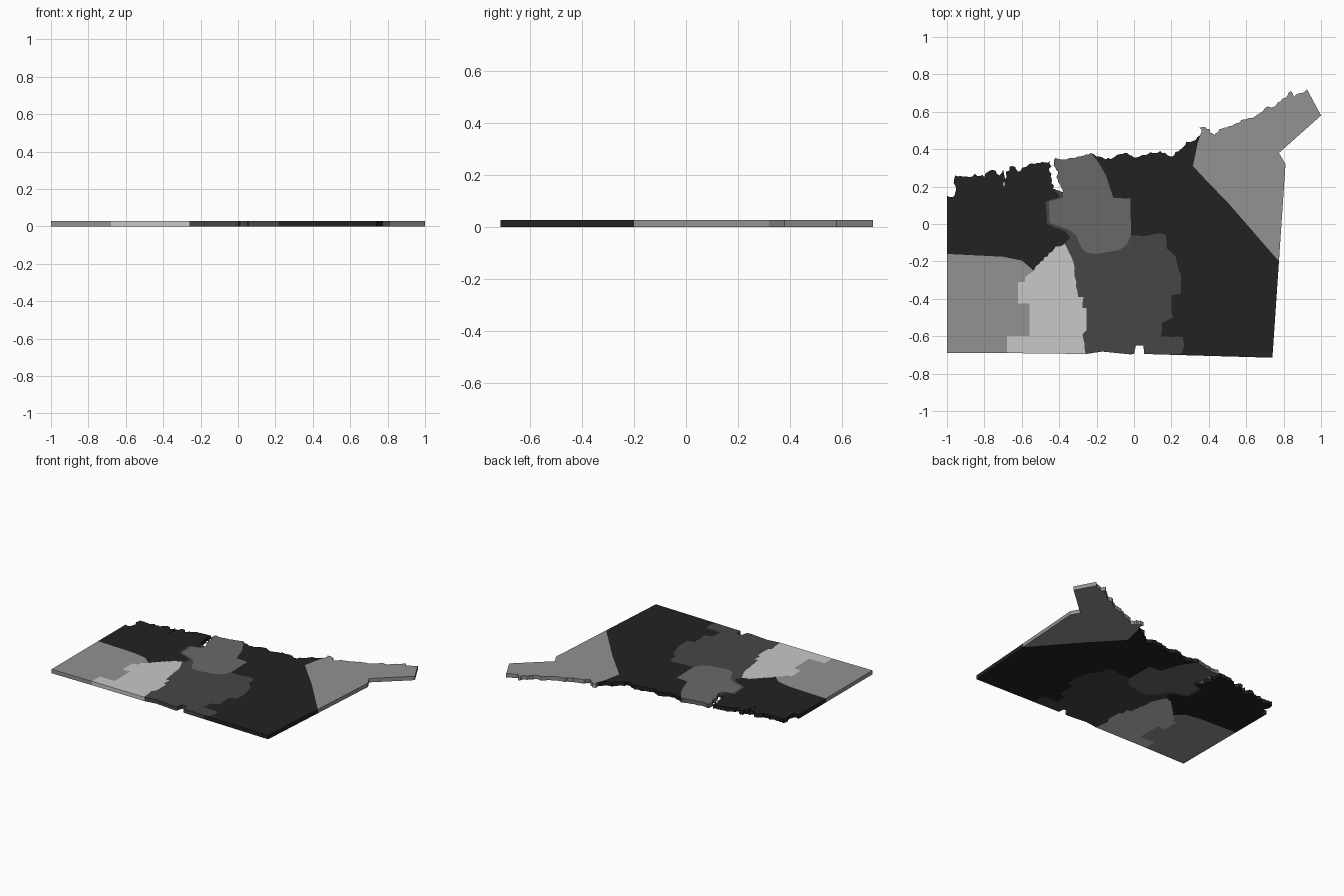
import bpy, bmesh, random
from mathutils import Vector

if "Cube" in bpy.data.objects:
    bpy.data.objects.remove(bpy.data.objects["Cube"])

random.seed(4)
THICK = 0.028


def material(name, v):
    m = bpy.data.materials.new(name)
    m.diffuse_color = (v, v, v, 1)
    m.use_nodes = True
    m.node_tree.nodes["Principled BSDF"].inputs["Base Color"].default_value = m.diffuse_color
    return m


BLACK = material("near black", 0.016)
CHARCOAL = material("charcoal", 0.061)
MID = material("mid grey", 0.141)
GREY = material("grey", 0.287)
PALE = material("pale grey", 0.578)


def rough(pts, amp, step):
    """Subdivide a polyline and push the new points sideways for a ragged edge."""
    out = [pts[0]]
    for a, b in zip(pts, pts[1:]):
        a2, b2 = Vector(a), Vector(b)
        d = b2 - a2
        n = max(1, int(d.length / step))
        side = Vector((-d.y, d.x)).normalized()
        for i in range(1, n):
            p = a2 + d * (i / n) + side * random.uniform(-amp, amp)
            out.append((p.x, p.y))
        out.append(b)
    return out


def region(name, mat, *borders):
    """Join border polylines into a loop and extrude it to a flat slab."""
    loop = []
    for border in borders:
        for p in border:
            if not loop or (Vector(p) - Vector(loop[-1])).length > 1e-4:
                loop.append(p)
    if (Vector(loop[0]) - Vector(loop[-1])).length < 1e-4:
        loop.pop()
    bm = bmesh.new()
    low = [bm.verts.new((x, y, 0)) for x, y in loop]
    top = [bm.verts.new((x, y, THICK)) for x, y in loop]
    bm.faces.new(low)
    bm.faces.new(top)
    n = len(loop)
    for i in range(n):
        j = (i + 1) % n
        bm.faces.new((low[i], low[j], top[j], top[i]))
    bmesh.ops.recalc_face_normals(bm, faces=bm.faces)
    bmesh.ops.triangulate(bm, faces=[f for f in bm.faces if len(f.verts) > 4],
                          ngon_method='EAR_CLIP')
    me = bpy.data.meshes.new(name)
    bm.to_mesh(me)
    bm.free()
    me.materials.append(mat)
    bpy.context.collection.objects.link(bpy.data.objects.new(name, me))


def back(border):
    return border[::-1]


# Ragged coast, west to east
coast_west = rough([(-1, .15), (-.96, .15), (-.955, .26), (-.90, .255), (-.88, .25),
                    (-.85, .27), (-.80, .25), (-.78, .28), (-.74, .285), (-.72, .26),
                    (-.70, .29), (-.693, .20), (-.683, .28), (-.65, .31), (-.62, .28),
                    (-.57, .31), (-.52, .325), (-.45, .335), (-.435, .19)], .009, .013)
coast_mid = rough([(-.38, .17), (-.415, .25), (-.405, .28), (-.43, .31), (-.42, .355),
                   (-.36, .345), (-.30, .36), (-.23, .38)], .006, .013)
coast_east = rough([(-.23, .38), (-.20, .36), (-.15, .345), (-.10, .36), (-.05, .38),
                    (0, .355), (.05, .37), (.14, .39), (.20, .36), (.25, .40),
                    (.28, .44), (.33, .45), (.36, .49)], .006, .013)
coast_far = rough([(.36, .49), (.35, .515), (.38, .52), (.43, .475), (.47, .51),
                   (.55, .54), (.60, .56), (.66, .585), (.70, .62), (.76, .635),
                   (.81, .675), (.84, .71), (.855, .68), (.925, .72)], .007, .013)

# Borders shared by neighbouring regions
west_strip = rough([(-.435, .19), (-.395, .145), (-.475, .12), (-.465, 0), (-.36, -.045),
                    (-.34, -.075), (-.37, -.105)], .003, .02)
west_pale = rough([(-.37, -.105), (-.42, -.12), (-.44, -.15), (-.50, -.20), (-.535, -.25)],
                  .006, .015)
west_grey = [(-.535, -.25), (-.60, -.195), (-.70, -.175), (-1, -.16)]
pale_grey = [(-.535, -.25), (-.58, -.28), (-.585, -.31), (-.62, -.31), (-.62, -.425),
             (-.56, -.425), (-.56, -.60), (-.68, -.60), (-.68, -.69)]
pale_core = rough([(-.37, -.105), (-.325, -.20), (-.30, -.39), (-.27, -.39), (-.275, -.45),
                   (-.255, -.45), (-.255, -.57), (-.275, -.59), (-.258, -.695)], .003, .025)
mid_core = [(-.38, .17), (-.38, .14), (-.455, .12), (-.45, .005), (-.35, -.03), (-.31, -.06),
            (-.28, -.13), (-.25, -.155), (-.20, -.16), (-.08, -.14), (-.04, -.11), (-.015, -.06)]
mid_east = [(-.015, -.06), (-.02, .135), (-.11, .14), (-.13, .20), (-.15, .26), (-.19, .33),
            (-.23, .38)]
core_east = rough([(-.015, -.06), (.05, -.065), (.14, -.05), (.17, -.06), (.175, -.13),
                   (.22, -.17), (.25, -.27), (.25, -.37), (.20, -.38), (.20, -.45),
                   (.21, -.50), (.15, -.53), (.145, -.60), (.26, -.605), (.27, -.65),
                   (.255, -.69), (.22, -.70)], .003, .025)
east_far = [(.36, .49), (.34, .43), (.315, .31), (.38, .24), (.51, .105), (.775, -.20)]
core_south = [(-.258, -.695), (-.17, -.682), (-.02, -.697), (0, -.695), (.01, -.65),
              (.05, -.65), (.055, -.695), (.22, -.70)]

# Regions
region("northwest_region", BLACK, coast_west, west_strip, west_pale, west_grey)
region("southwest_region", GREY, back(west_grey), pale_grey[1:], [(-1, -.69)])
region("pale_region", PALE, west_pale, pale_grey, back(pale_core))
region("north_region", MID, coast_mid, back(mid_east), back(mid_core))
region("central_region", CHARCOAL, west_strip, pale_core, core_south, back(core_east),
       back(mid_core))
region("east_region", BLACK, coast_east, east_far, [(.74, -.715)], back(core_east), mid_east)
region("far_east_region", GREY, coast_far, [(1, .58), (.775, .38), (.81, .32)], back(east_far))
